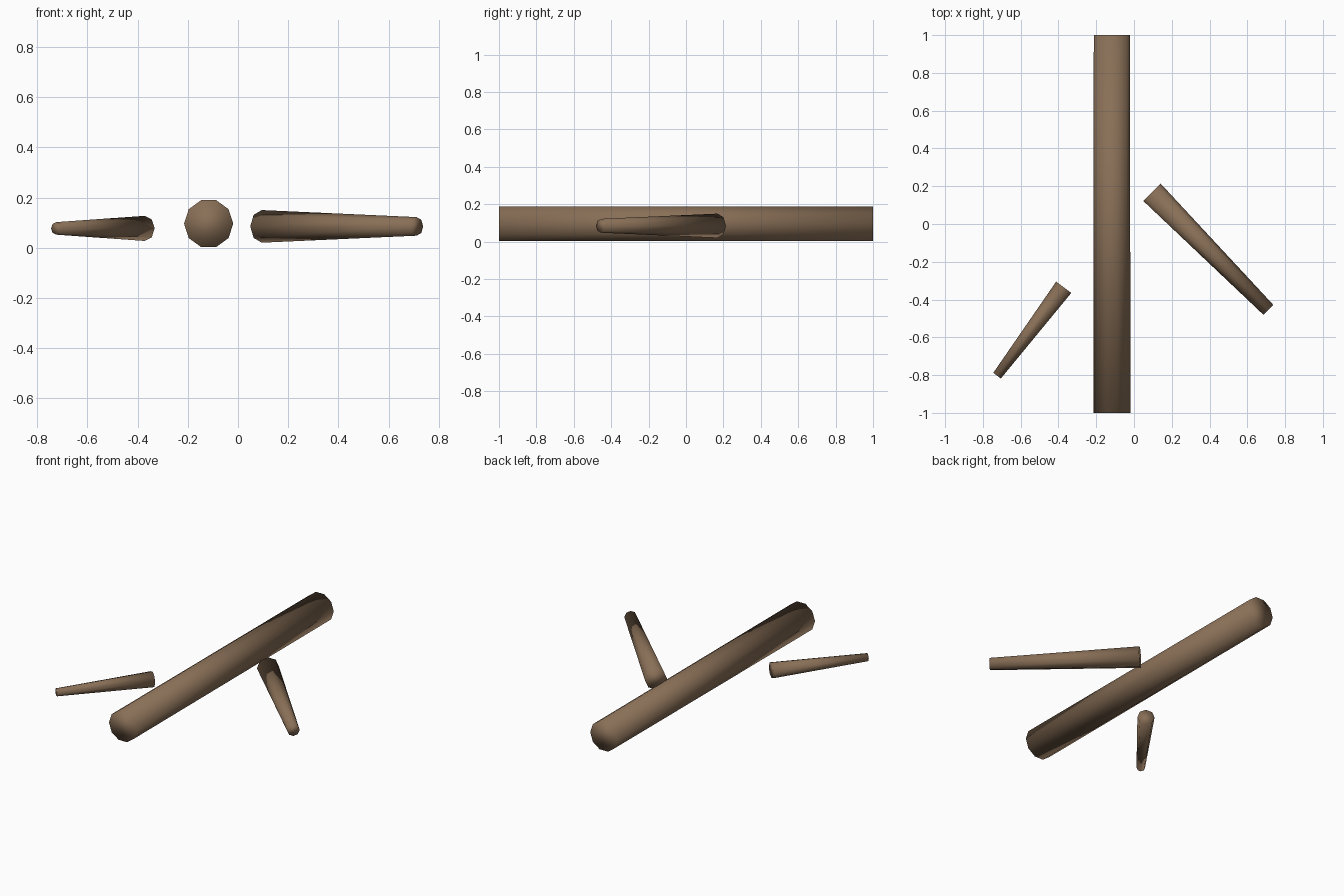
import bpy
from mathutils import Vector

if "Cube" in bpy.data.objects:
    bpy.data.objects.remove(bpy.data.objects["Cube"])

bark = bpy.data.materials.new("brown_bark")
bark.diffuse_color = (0.25, 0.16, 0.095, 1)
bark.use_nodes = True
bark.node_tree.nodes["Principled BSDF"].inputs["Base Color"].default_value = bark.diffuse_color


def log(name, start, end, r_start, r_end, sides):
    """Tapered, capped, smooth-shaded log between two points."""
    a, b = Vector(start), Vector(end)
    axis = b - a
    bpy.ops.mesh.primitive_cone_add(vertices=sides, radius1=r_start, radius2=r_end,
                                    depth=axis.length, location=(a + b) / 2,
                                    rotation=axis.to_track_quat('Z', 'Y').to_euler())
    obj = bpy.context.object
    obj.name = name
    obj.data.materials.append(bark)
    bpy.ops.object.shade_smooth()
    return obj


# Long trunk lying along the depth axis
trunk = log("trunk", (-0.117, -1, 0.096), (-0.117, 1, 0.096), 0.098, 0.096, 10)
trunk.rotation_euler.rotate_axis('Z', 1.5708)

# Loose tapered branches either side of it
log("right_branch", (0.095, 0.168, 0.085), (0.712, -0.455, 0.085), 0.065, 0.037, 8)
log("left_branch", (-0.372, -0.335, 0.077), (-0.725, -0.803, 0.077), 0.05, 0.025, 8)
